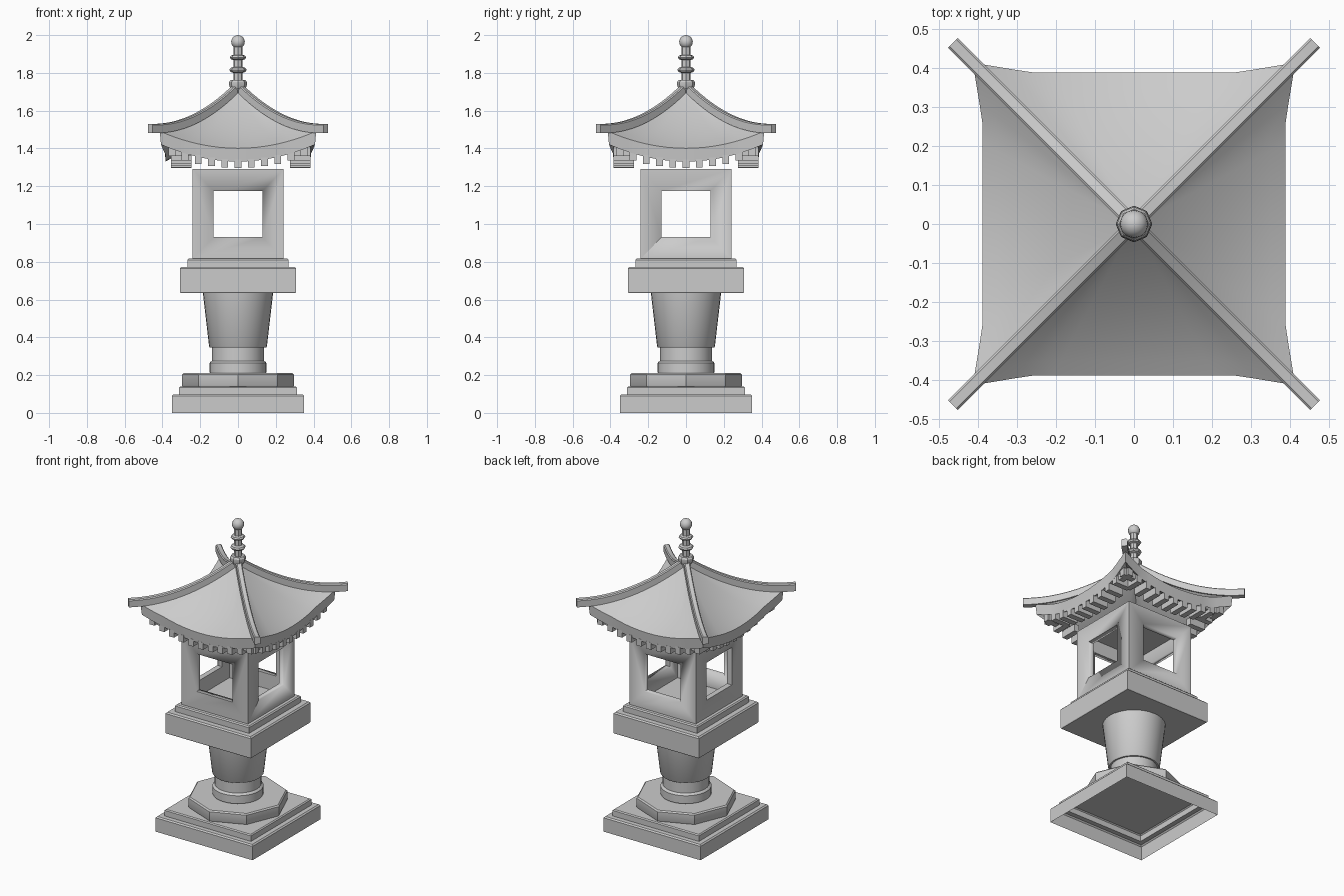
import bpy, bmesh, math
from mathutils import Matrix, Vector

if "Cube" in bpy.data.objects:
    bpy.data.objects.remove(bpy.data.objects["Cube"])


def finish(name, bm, angle=30):
    bmesh.ops.remove_doubles(bm, verts=bm.verts, dist=1e-5)
    bmesh.ops.recalc_face_normals(bm, faces=bm.faces)
    me = bpy.data.meshes.new(name)
    bm.to_mesh(me)
    bm.free()
    ob = bpy.data.objects.new(name, me)
    bpy.context.collection.objects.link(ob)
    bpy.ops.object.select_all(action='DESELECT')
    ob.select_set(True)
    bpy.context.view_layer.objects.active = ob
    bpy.ops.object.shade_smooth_by_angle(angle=math.radians(angle))
    return ob


def stack(name, n, rings, bottom=True):
    """Prism from (radius, z) rings; squares take their half width."""
    bm = bmesh.new()
    k, rot = (math.sqrt(2), math.pi / 4) if n == 4 else (1, 0)
    loops = [[bm.verts.new((r * k * math.cos(rot + math.tau * i / n),
                            r * k * math.sin(rot + math.tau * i / n), z))
              for i in range(n)] for r, z in rings]
    for a, b in zip(loops, loops[1:]):
        for i in range(n):
            j = (i + 1) % n
            bm.faces.new((a[i], a[j], b[j], b[i]))
    bm.faces.new(loops[-1])
    if bottom:
        bm.faces.new(loops[0][::-1])
    return finish(name, bm)


def add_box(bm, lo, hi, turn=0):
    lo, hi = Vector(lo), Vector(hi)
    m = Matrix.Rotation(turn, 4, 'Z') @ Matrix.Translation((lo + hi) / 2) @ Matrix.Diagonal((*(hi - lo), 1))
    bmesh.ops.create_cube(bm, size=1, matrix=m)


# Hollow stepped base, octagonal plinth, round pedestal
stack("base", 4, [(.35, 0), (.35, .09), (.342, .098), (.312, .098),
                  (.312, .134), (.305, .14)], bottom=False)
stack("octagon_plinth", 8, [(.293, .14), (.296, .145), (.296, .202), (.288, .21)])
stack("pedestal", 32, [(.148, .21), (.151, .215), (.151, .263), (.146, .27), (.138, .275),
                       (.138, .345), (.148, .345), (.153, .352), (.186, .635)])

# Platform under the light chamber
stack("platform", 4, [(.305, .635), (.308, .64), (.308, .765), (.3, .773),
                      (.267, .773), (.267, .81), (.26, .817)])

# Light chamber: hollow box with a window in each side
bm = bmesh.new()
add_box(bm, (-.24, -.24, .815), (.24, .24, 1.29))
chamber = finish("light_chamber", bm)
for lo, hi in (((-.205, -.205, .83), (.205, .205, 1.26)),
               ((-.13, -.4, .93), (.13, .4, 1.175)),
               ((-.4, -.13, .93), (.4, .13, 1.175))):
    bm = bmesh.new()
    add_box(bm, lo, hi)
    cutter = finish("cutter", bm)
    cutter.hide_render = True
    mod = chamber.modifiers.new("cut", 'BOOLEAN')
    mod.operation, mod.solver, mod.object = 'DIFFERENCE', 'EXACT', cutter
    bpy.context.view_layer.objects.active = chamber
    bpy.ops.object.modifier_apply(modifier=mod.name)
    bpy.data.objects.remove(cutter)


def hip(r):
    return 1.53 + 1.16 * (.44 - r) ** 2


def roof_point(u, t):
    """u: peak to eave, t: corner to corner along one side."""
    flare = max(0, (abs(t) - .64) / .36)
    w = u * (.389 + .025 * flare)
    return Vector((t * u * .414, -w, hip(u * .414) - .04 - .09 * u * u * (1 - t * t)))


# Curved roof shell
bm = bmesh.new()
NU, NT = 10, 16
for side in range(4):
    rot = Matrix.Rotation(side * math.pi / 2, 3, 'Z')
    top, low = [], []
    for i in range(NU + 1):
        row = [roof_point(i / NU, 2 * j / NT - 1) for j in range(NT + 1)]
        top.append([bm.verts.new(rot @ p) for p in row])
        low.append([bm.verts.new(rot @ Vector((p.x * .985, p.y * .985, p.z - .07))) for p in row])
    for i in range(NU):
        for j in range(NT):
            for g in (top, low):
                bm.faces.new((g[i][j], g[i + 1][j], g[i + 1][j + 1], g[i][j + 1]))
    for j in range(NT):
        bm.faces.new((top[NU][j], low[NU][j], low[NU][j + 1], top[NU][j + 1]))
bmesh.ops.remove_doubles(bm, verts=bm.verts, dist=1e-5)
bmesh.ops.dissolve_degenerate(bm, edges=bm.edges, dist=1e-5)
finish("roof", bm)

# Upswept ridge beams on the four hips
bm = bmesh.new()
N = 16
for side in range(4):
    rot = Matrix.Rotation(side * math.pi / 2 + math.pi / 4, 3, 'Z')
    prev = None
    for i in range(N + 1):
        r = .015 + .45 * i / N
        z, d = hip(r), r * math.sqrt(2)
        sec = [bm.verts.new(rot @ Vector((d, y, zz))) for y, zz in
               ((-.018, z - .048), (.018, z - .048), (.018, z - .006),
                (.012, z), (-.012, z), (-.018, z - .006))]
        if prev:
            for a in range(6):
                b = (a + 1) % 6
                bm.faces.new((prev[a], prev[b], sec[b], sec[a]))
        else:
            bm.faces.new(sec)
        prev = sec
    bm.faces.new(prev)
finish("ridge_beams", bm)

# Rafter blocks following the curved eaves
bm = bmesh.new()
for side in range(4):
    outer = .355 if side == 3 else .385
    for k in range(-5, 6):
        x = k * .07
        z = roof_point(1, x / .414).z - .07
        add_box(bm, (x - .018, -outer, z - .035), (x + .018, -outer + .11, z + .012),
                side * math.pi / 2)
finish("rafters", bm)

# Finial with rings and ball
stack("finial", 8, [(.04, 1.715), (.047, 1.735), (.047, 1.752), (.04, 1.762), (.025, 1.762),
                    (.025, 1.80), (.04, 1.806), (.046, 1.816), (.04, 1.826), (.025, 1.832),
                    (.025, 1.868), (.038, 1.873), (.044, 1.882), (.038, 1.891), (.025, 1.896),
                    (.025, 1.94)])
bm = bmesh.new()
bmesh.ops.create_uvsphere(bm, u_segments=16, v_segments=10, radius=.036,
                          matrix=Matrix.Translation((0, 0, 1.964)))
finish("finial_ball", bm, 60)
